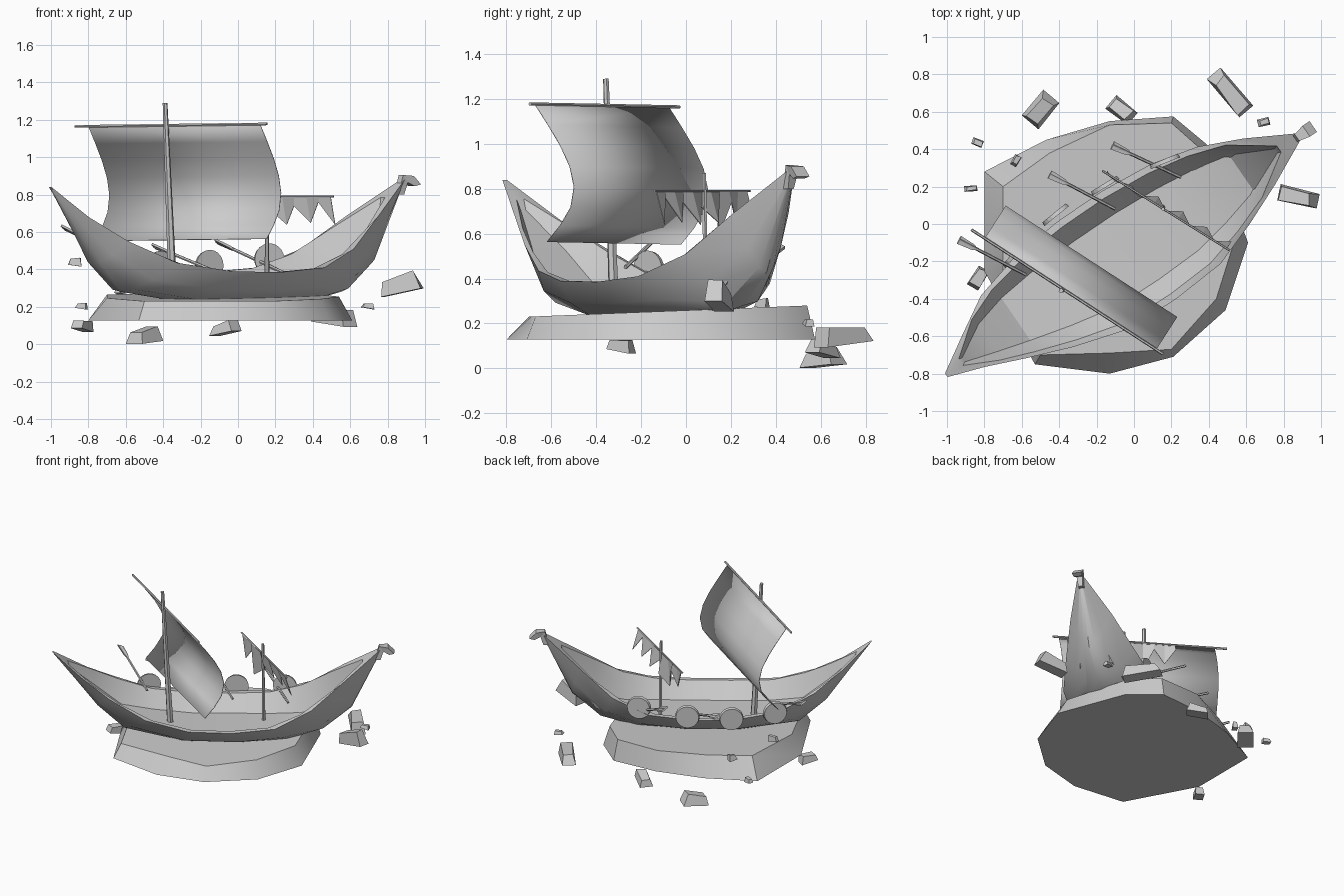
import bpy, bmesh, random
from math import radians, sin, cos, pi
from mathutils import Vector, Matrix

if "Cube" in bpy.data.objects:
    bpy.data.objects.remove(bpy.data.objects["Cube"])

ANG = radians(34.5)
C = Vector((-0.06, -0.16, 0))
R = Matrix.Rotation(ANG, 3, 'Z')


def interp(table, x):
    for (x0, y0), (x1, y1) in zip(table, table[1:]):
        if x <= x1:
            return y0 + (y1 - y0) * max(0, (x - x0) / (x1 - x0))
    return table[-1][1]


BEND = [(-1.14, 0), (-.8, .045), (-.5, .025), (-.2, -.005), (.4, -.015), (.7, 0), (1.13, -.015)]


def ship(u, v, z):
    """Ship coordinates (along, across to port, up) to world."""
    return C + R @ Vector((u, v + interp(BEND, u), z))


def mesh(name, verts, faces, smooth=None):
    me = bpy.data.meshes.new(name)
    me.from_pydata([tuple(v) for v in verts], [], faces)
    bm = bmesh.new()
    bm.from_mesh(me)
    bmesh.ops.recalc_face_normals(bm, faces=bm.faces)
    bm.to_mesh(me)
    bm.free()
    ob = bpy.data.objects.new(name, me)
    bpy.context.collection.objects.link(ob)
    if smooth:
        bpy.ops.object.select_all(action='DESELECT')
        ob.select_set(True)
        bpy.context.view_layer.objects.active = ob
        bpy.ops.object.shade_smooth_by_angle(angle=radians(smooth))
    return ob


def rod(name, a, b, r0, r1, n=6):
    a, b = Vector(a), Vector(b)
    q = (b - a).to_track_quat('Z', 'Y')
    vs = []
    for p, r in ((a, r0), (b, r1)):
        vs += [p + q @ Vector((r * cos(2 * pi * i / n), r * sin(2 * pi * i / n), 0)) for i in range(n)]
    fs = [(i, (i + 1) % n, n + (i + 1) % n, n + i) for i in range(n)]
    return mesh(name, vs, fs + [tuple(range(n)), tuple(range(n, 2 * n))])


# Stone base
bottom = [(-.8, .28), (-.47, .45), (-.13, .55), (.21, .575), (.42, .40), (.61, -.1),
          (.49, -.46), (.21, -.71), (-.13, -.8), (-.53, -.75), (-.8, -.25)]
top = [(-.7, .2), (-.45, .38), (-.13, .53), (.2, .54), (.38, .38), (.54, -.08),
       (.44, -.4), (.2, -.67), (-.13, -.69), (-.5, -.7), (-.7, -.28)]
n = len(bottom)
mesh("stone_base", [(x, y, .128) for x, y in bottom] + [(x, y, .258 + .04 * y) for x, y in top],
     [(i, (i + 1) % n, n + (i + 1) % n, n + i) for i in range(n)]
     + [tuple(range(n)), tuple(range(n, 2 * n))], 42)

# Hull stations: gunwale (u, half width, z) and keel (u, z)
gun = [(-1.145, .012, .84), (-.95, .105, .68), (-.75, .205, .55), (-.5, .285, .435), (-.2, .345, .39),
       (.1, .35, .385), (.4, .325, .41), (.65, .25, .51), (.88, .15, .69), (1.13, .02, .88)]
keel = [(-1.13, .815), (-.99, .63), (-.84, .43), (-.66, .28), (-.25, .22),
        (.15, .22), (.5, .23), (.74, .28), (.93, .43), (1.12, .83)]
width = [(u, w) for u, w, z in gun]
sheer = [(u, z) for u, w, z in gun]
verts, faces = [], []
for (ug, w, zg), (uk, zk) in zip(gun, keel):
    full = max(0, 1 - abs(ug))  # fuller sections amidships, sharper at the ends
    sect = ((.22 + .28 * full, .08), (.56 + .28 * full, .42), (1, 1))
    half = [(uk + (ug - uk) * t, w * s, zk + (zg - zk) * t) for s, t in sect]
    ui = ug * (.89 if ug > 0 else .91)
    wi = max(interp(width, ui) * .89, .012) if abs(ug) < 1.1 else .02
    zf = interp(keel, ui) + .06
    half += [(ui, wi, interp(sheer, ui)), (ui * .98, wi * .68, min(zf, interp(sheer, ui) - .05))]
    ring = [(uk, 0, zk)] + half + [(ui * .98, 0, half[-1][2])] + [(u, -v, z) for u, v, z in reversed(half)]
    verts += [ship(*p) for p in ring]
k = len(gun)
for s in range(k - 1):
    for i in range(12):
        j = (i + 1) % 12
        faces.append((s * 12 + i, s * 12 + j, s * 12 + 12 + j, s * 12 + 12 + i))
for o in (0, (k - 1) * 12):
    for f in ((0, 1, 2, 3, 9, 10, 11), (3, 4, 8, 9), (4, 5, 6, 7, 8)):
        faces.append(tuple(o + i for i in f))
mesh("hull", verts, faces, 30)

# Bow head: neck and drooping snout
prof = [(1.09, .80), (1.12, .905), (1.18, .9), (1.225, .855), (1.19, .845), (1.15, .865), (1.13, .80)]
wid = [.018, .022, .035, .035, .03, .022, .015]
m = len(prof)
mesh("bow_head", [ship(u, s * w, z) for s in (1, -1) for (u, z), w in zip(prof, wid)],
     [(i, (i + 1) % m, m + (i + 1) % m, m + i) for i in range(m)]
     + [(o, o + 1, o + 5, o + 6) for o in (0, m)]
     + [(o + 1, o + 2, o + 5) for o in (0, m)] + [(o + 2, o + 3, o + 4, o + 5) for o in (0, m)])

# Masts and yards
rod("main_mast", (-.348, -.32, .26), (-.39, -.357, 1.29), .024, .013)
ya, yb = Vector((-.87, -.03, 1.165)), Vector((.155, -.695, 1.178))
rod("main_yard", ya, yb, .008, .008)
rod("fore_mast", (.155, .09, .26), (.155, .08, .87), .013, .01)
fa, fb = Vector((-.17, .285, .79)), Vector((.51, -.14, .79))
rod("fore_yard", fa, fb, .006, .006)

# Main sail, billowing forward
nrm = Vector((.54, .84, 0))
belly = [(0, 0), (.15, .07), (.3, .135), (.45, .185), (.6, .208), (.75, .19), (.88, .135), (1, .065)]
vs, fs = [], []
for t, d in belly:
    for s in (.07, .965):
        p = ya.lerp(yb, s) + nrm * d
        p.z -= .615 * t
        vs.append(p)
for i in range(len(belly) - 1):
    fs.append((2 * i, 2 * i + 1, 2 * i + 3, 2 * i + 2))
sail = mesh("main_sail", vs, fs, 40)
mod = sail.modifiers.new("thickness", 'SOLIDIFY')
mod.thickness = .004

# Torn fore sail: ragged strips with slight waves
drops = [.04, .15, .05, .21, .14, .07, .15, .05, .14, .03, .15]
vs, fs = [], []
for i, d in enumerate(drops):
    p = fa.lerp(fb, .03 + .95 * i / (len(drops) - 1))
    vs += [p, p + nrm * (d * (.3, -.05)[i % 2]) - Vector((0, 0, d))]
for i in range(len(drops) - 1):
    fs += [(2 * i, 2 * i + 2, 2 * i + 3, 2 * i + 1)]
torn = mesh("torn_fore_sail", vs, fs)
mod = torn.modifiers.new("thickness", 'SOLIDIFY')
mod.thickness = .004

# Round shields along the port rail
for i, (x, y, z) in enumerate([(.165, .335, .455), (-.155, .205, .42), (-.42, .05, .415), (-.64, -.165, .44)]):
    d = R @ Vector(((.22, .05, -.08, -.25)[i], 1, 0)).normalized()
    c = Vector((x, y, z))
    rod("shield_%d" % (i + 1), c - d * .01, c + d * .012, .085, .08, 20)

# Oars with flat blades, raised outboard
for i, (a, b) in enumerate([((-.115, .42, .55), (.25, .25, .38)), ((-.45, .265, .525), (-.1, .08, .38)),
                            ((-.935, -.085, .625), (-.58, -.27, .45))]):
    a, b = Vector(a), Vector(b)
    rod("oar_shaft_%d" % (i + 1), a, b, .009, .009)
    d = (b - a).normalized()
    side = d.cross(Vector((0, 0, 1))).normalized()
    up = side.cross(d) * .006
    side = (side + Vector((0, 0, .5))).normalized()
    out = [a - side * .026, a + side * .026, a + d * .09 + side * .018, a + d * .125, a + d * .09 - side * .018]
    mesh("oar_blade_%d" % (i + 1), [p + s * up for s in (1, -1) for p in out],
         [(j, (j + 1) % 5, 5 + (j + 1) % 5, 5 + j) for j in range(5)] + [tuple(range(5)), tuple(range(5, 10))])

# Floating rubble: tapered chunks (centre, length/width/height, heading, pitch)
random.seed(4)
rubble = [((.515, .70, .145), (.27, .12, .075), -50, 6), ((.87, .145, .32), (.22, .10, .09), -12, -12),
          ((-.07, .61, .085), (.15, .10, .055), -40, -10), ((-.50, .61, .045), (.18, .12, .07), 50, -5),
          ((-.835, .435, .205), (.06, .045, .03), -20, 8), ((-.87, .19, .44), (.07, .035, .04), 5, 8),
          ((-.83, -.285, .10), (.12, .08, .05), 60, 10), ((.695, .545, .205), (.065, .045, .025), 15, 10),
          ((-.63, .34, .29), (.06, .045, .04), 60, 8)]
for i, (c, s, h, pitch) in enumerate(rubble):
    rot = Matrix.Rotation(radians(h), 3, 'Z') @ Matrix.Rotation(radians(pitch), 3, 'Y')
    vs = []
    for z in (-.5, .5):
        for x, y in ((-.5, -.5), (.5, -.5), (.5, .5), (-.5, .5)):
            f = 1 if z < 0 else random.uniform(.6, .85)
            g = random.uniform(.75, 1)
            vs.append(Vector(c) + rot @ Vector((x * f * s[0], y * f * g * s[1], (z + max(z, 0) * x * .6) * s[2])))
    mesh("rubble_%d" % (i + 1), vs, [(0, 1, 2, 3), (4, 5, 6, 7), (0, 1, 5, 4), (1, 2, 6, 5), (2, 3, 7, 6), (3, 0, 4, 7)])
